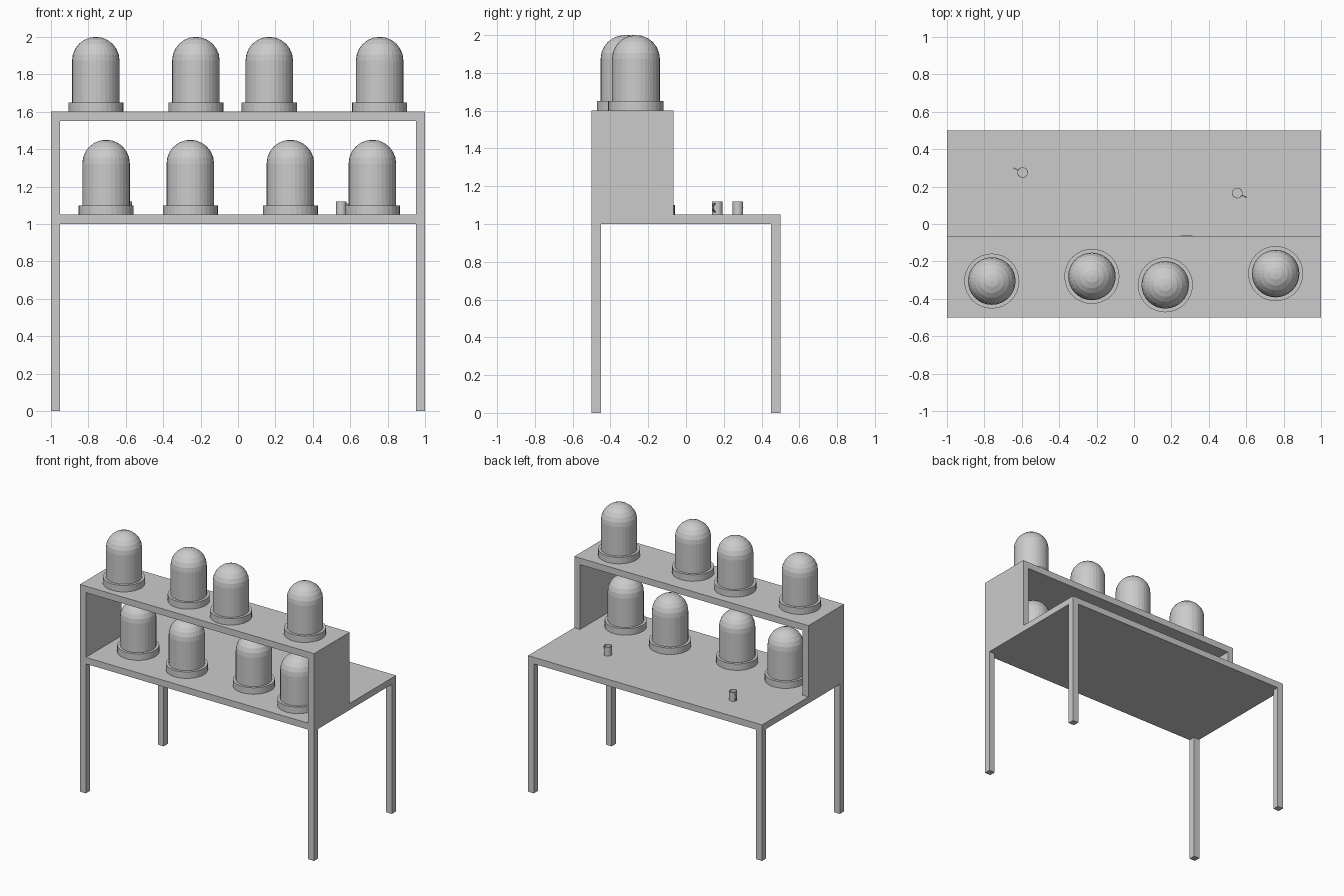
import bpy, bmesh, math
from mathutils import Vector

if "Cube" in bpy.data.objects:
    bpy.data.objects.remove(bpy.data.objects["Cube"])


def finish(name, bm, location=(0, 0, 0), rotation=0.0):
    bmesh.ops.recalc_face_normals(bm, faces=bm.faces[:])
    mesh = bpy.data.meshes.new(name)
    bm.to_mesh(mesh)
    bm.free()
    obj = bpy.data.objects.new(name, mesh)
    obj.location = location
    obj.rotation_euler.z = rotation
    bpy.context.collection.objects.link(obj)
    return obj


def box(name, low, high):
    bm = bmesh.new()
    bmesh.ops.create_cube(bm, size=1)
    low, high = Vector(low), Vector(high)
    for v in bm.verts:
        v.co = Vector(((v.co[i] + 0.5) * (high[i] - low[i]) + low[i]) for i in range(3))
    return finish(name, bm)


def lathe(bm, profile, sides):
    # spin an (r, z) profile around the z axis
    verts = [bm.verts.new((r, 0, z)) for r, z in profile]
    edges = [bm.edges.new(pair) for pair in zip(verts, verts[1:])]
    bmesh.ops.spin(bm, geom=verts + edges, axis=(0, 0, 1), cent=(0, 0, 0),
                   angle=math.tau, steps=sides, use_duplicate=False)
    bmesh.ops.remove_doubles(bm, verts=bm.verts[:], dist=1e-5)


def smooth(obj, degrees=30):
    bpy.ops.object.select_all(action='DESELECT')
    obj.select_set(True)
    bpy.context.view_layer.objects.active = obj
    bpy.ops.object.shade_smooth_by_angle(angle=math.radians(degrees))


def bell_jar(name, x, y, z):
    base_r, r, top = 0.147, 0.127, 0.4
    profile = [(0, 0), (base_r, 0), (base_r, 0.05), (r, 0.05)]
    for i in range(7):
        a = math.radians(15 * i)
        profile.append((r * math.cos(a), top - r + r * math.sin(a)))
    bm = bmesh.new()
    lathe(bm, profile, 32)
    finish(name, bm, (x, y, z))


def mug(name, x, y, z, angle):
    bm = bmesh.new()
    lathe(bm, [(0, 0), (0.028, 0), (0.028, 0.07), (0.025, 0.07), (0.025, 0.004), (0, 0.004)], 24)
    smooth(finish(name, bm, (x, y, z), angle))
    # handle: half loop of thin rectangular section
    bm = bmesh.new()
    rings = []
    for i in range(9):
        a = math.radians(-90 + 22.5 * i)
        rings.append([bm.verts.new((0.027 + (0.029 + d) * math.cos(a), w,
                                    0.036 + (0.024 + d) * math.sin(a)))
                      for d, w in ((0, -0.003), (0, 0.003), (-0.006, 0.003), (-0.006, -0.003))])
    for a, b in zip(rings, rings[1:]):
        for k in range(4):
            j = (k + 1) % 4
            bm.faces.new((a[k], a[j], b[j], b[k]))
    bm.faces.new(rings[0])
    bm.faces.new(rings[-1])
    smooth(finish(name + "_handle", bm, (x, y, z), angle))


# table
T = 0.05
SHELF_BACK = -0.065
box("table_top", (-1, -0.5, 1.0), (1, 0.5, 1.05))
for sx, side in ((-1, "left"), (1, "right")):
    x0, x1 = sorted((sx, sx * (1 - T)))
    for sy, end in ((-0.5, "front"), (0.5, "back")):
        y0, y1 = sorted((sy, sy * (1 - 2 * T)))
        box(f"{end}_{side}_leg", (x0, y0, 0), (x1, y1, 1.0))
    # shelf sides
    box(f"shelf_{side}_side", (x0, -0.5, 1.05), (x1, SHELF_BACK, 1.55))
box("shelf_top", (-1, -0.5, 1.55), (1, SHELF_BACK, 1.6))

# bell jars on both levels
rows = {
    "upper": (1.6, [(-0.76, -0.305), (-0.225, -0.28), (0.167, -0.325), (0.757, -0.265)]),
    "lower": (1.05, [(-0.705, -0.21), (-0.255, -0.26), (0.28, -0.206), (0.718, -0.29)]),
}
for level, (z, spots) in rows.items():
    for i, (x, y) in enumerate(spots, 1):
        bell_jar(f"{level}_bell_jar_{i}", x, y, z)

# mugs
mug("left_mug", -0.595, 0.275, 1.05, math.radians(153))
mug("right_mug", 0.552, 0.165, 1.05, math.radians(-25))
